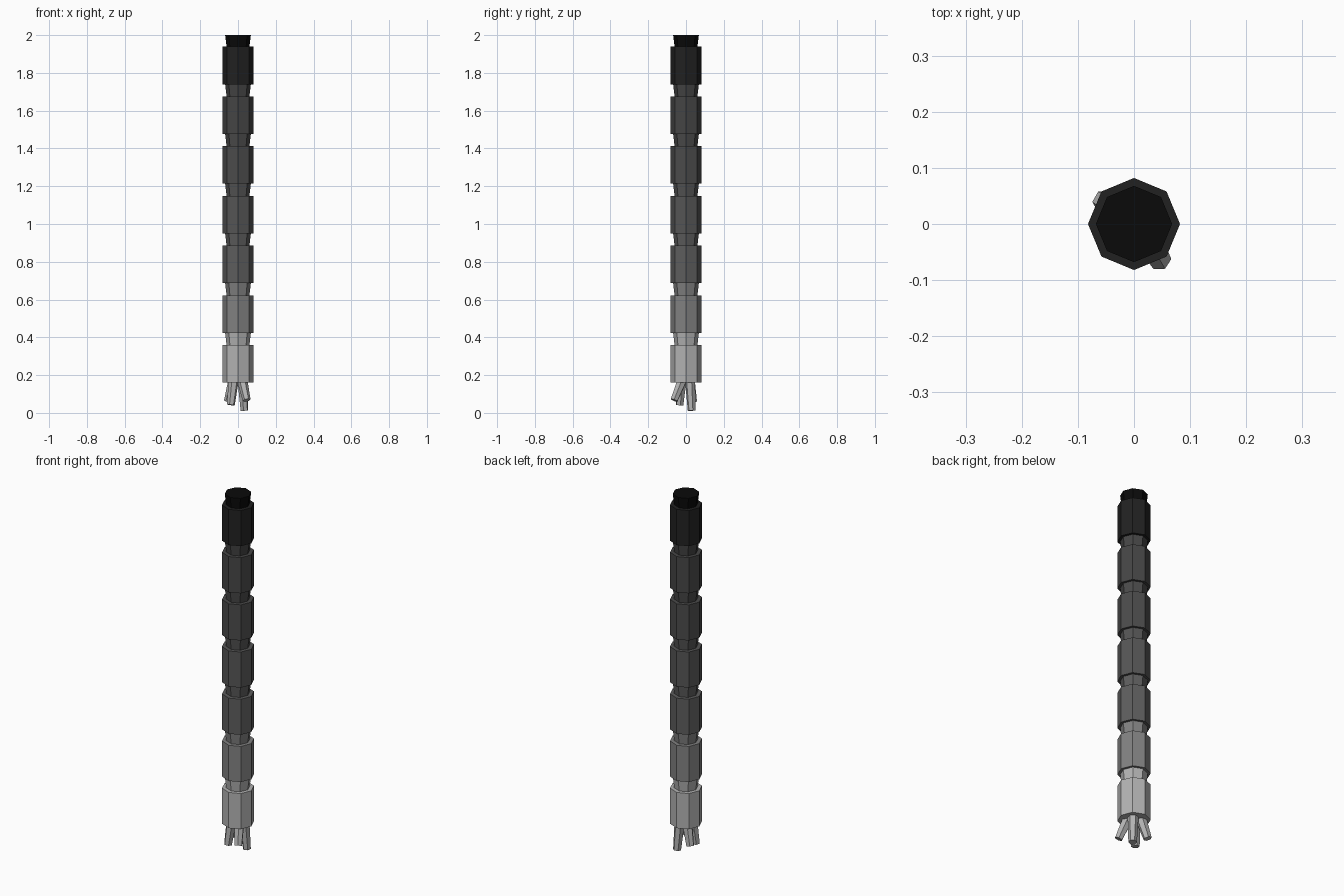
import bpy, bmesh
from math import cos, sin, tau
from mathutils import Vector

if "Cube" in bpy.data.objects:
    bpy.data.objects.remove(bpy.data.objects["Cube"])


def grey(name, v):
    m = bpy.data.materials.new(name)
    m.diffuse_color = (v, v, v, 1)
    m.use_nodes = True
    m.node_tree.nodes["Principled BSDF"].inputs["Base Color"].default_value = m.diffuse_color
    return m


def loft(name, rings, sides, mat, turn=0.0):
    """Flat-faced tube through (centre, radius) rings, capped at both ends."""
    bm = bmesh.new()
    axis = (Vector(rings[-1][0]) - Vector(rings[0][0])).normalized()
    rot = Vector((0, 0, 1)).rotation_difference(axis)
    loops = []
    for c, r in rings:
        loops.append([bm.verts.new(Vector(c) + rot @ Vector(
            (r * cos(tau * i / sides + turn), r * sin(tau * i / sides + turn), 0)))
            for i in range(sides)])
    for a, b in zip(loops, loops[1:]):
        for i in range(sides):
            j = (i + 1) % sides
            bm.faces.new((a[i], a[j], b[j], b[i]))
    bm.faces.new(loops[0][::-1])
    bm.faces.new(loops[-1])
    bmesh.ops.recalc_face_normals(bm, faces=bm.faces)
    me = bpy.data.meshes.new(name)
    bm.to_mesh(me)
    bm.free()
    me.materials.append(mat)
    ob = bpy.data.objects.new(name, me)
    bpy.context.collection.objects.link(ob)
    return ob


# Stacked octagonal segments, each with a narrower neck above it
PITCH, HEIGHT, BASE = 0.2633, 0.199, 0.16
shades = [0.45, 0.22, 0.11, 0.09, 0.07, 0.06, 0.015]
for k, v in enumerate(shades):
    mat = grey(f"grey_{k}", v)
    z = BASE + k * PITCH
    top = z + HEIGHT
    loft(f"segment_{k + 1}", [((0, 0, z), 0.082), ((0, 0, top), 0.082)], 8, mat)
    neck_mat = mat if k < 6 else grey("neck_black", 0.003)
    end = 2.0 if k == 6 else z + PITCH
    loft(f"neck_{k + 1}", [((0, 0, top - 0.005), 0.060), ((0, 0, end), 0.068)],
         8, neck_mat)

# Four splayed root prongs under the lowest segment
root_mat = grey("root_grey", 0.45)
prongs = [
    ((0.024, -0.024, 0.165), (0.046, -0.063, 0.067)),
    ((-0.026, 0.024, 0.165), (-0.054, 0.040, 0.060)),
    ((0.024, 0.022, 0.165), (0.034, 0.030, 0.012)),
    ((-0.024, -0.024, 0.165), (-0.038, -0.034, 0.042)),
]
for k, (a, b) in enumerate(prongs):
    loft(f"root_prong_{k + 1}", [(a, 0.027), (b, 0.021)], 6, root_mat)
